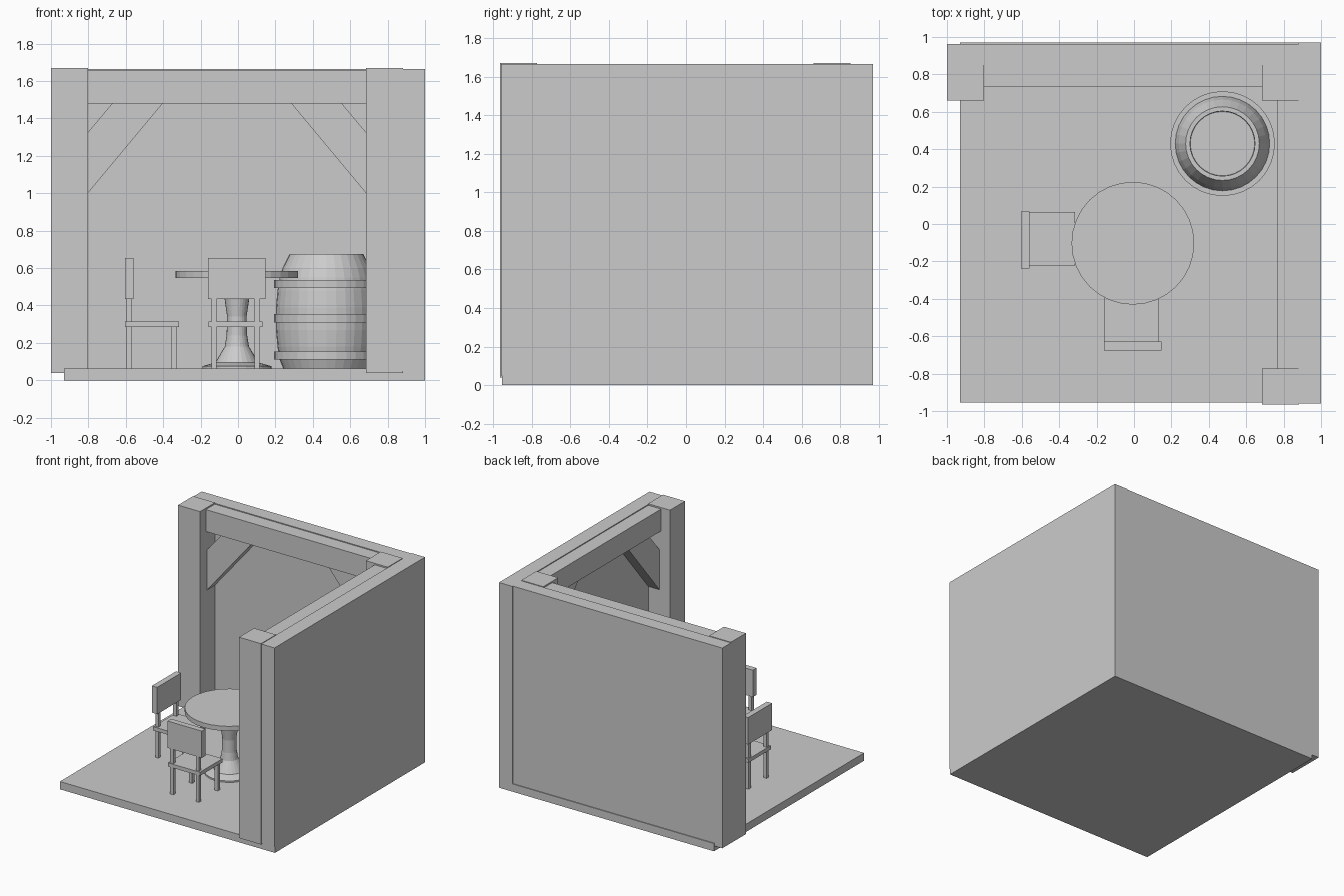
import bpy, bmesh, math
from mathutils import Matrix, Vector

if "Cube" in bpy.data.objects:
    bpy.data.objects.remove(bpy.data.objects["Cube"])


def make(name, bm, matrix=None):
    if matrix:
        bm.transform(matrix)
    bmesh.ops.recalc_face_normals(bm, faces=bm.faces)
    me = bpy.data.meshes.new(name)
    bm.to_mesh(me)
    bm.free()
    ob = bpy.data.objects.new(name, me)
    bpy.context.collection.objects.link(ob)
    return ob


def box(name, x, y, z, matrix=None):
    """Box from (min, max) ranges on each axis."""
    bm = bmesh.new()
    bmesh.ops.create_cube(bm, size=1)
    for v in bm.verts:
        v.co = Vector([r[0] if c < 0 else r[1] for c, r in zip(v.co, (x, y, z))])
    return make(name, bm, matrix)


def lathe(name, profile, centre, sides=32):
    """Turn a closed (radius, height) profile around the vertical axis."""
    bm = bmesh.new()
    verts = [bm.verts.new((r, 0, z)) for r, z in profile]
    edges = [bm.edges.new(p) for p in zip(verts, verts[1:])]
    bmesh.ops.spin(bm, geom=verts + edges, cent=(0, 0, 0), axis=(0, 0, 1),
                   angle=math.tau, steps=sides, use_duplicate=False)
    bmesh.ops.remove_doubles(bm, verts=bm.verts, dist=1e-4)
    return make(name, bm, Matrix.Translation((*centre, 0)))


def brace(name, origin, along, out):
    """Diagonal strut under a beam, growing from a post in direction 'along'."""
    o, a, d = Vector((*origin, 0)), Vector((*along, 0)), Vector((*out, 0))
    bm = bmesh.new()
    outline = [(0, 1.0), (0.40, 1.48), (0.13, 1.48), (0, 1.325)]
    face = bm.faces.new([bm.verts.new(o + a * u + Vector((0, 0, z))) for u, z in outline])
    ext = bmesh.ops.extrude_face_region(bm, geom=[face])["geom"]
    bmesh.ops.translate(bm, vec=d, verts=[v for v in ext if isinstance(v, bmesh.types.BMVert)])
    return make(name, bm)


# Floor and the two walls
box("floor", (-0.93, 1.0), (-0.955, 0.97), (0, 0.063))
box("back_wall", (-1.0, 0.88), (0.85, 0.963), (0.04, 1.665))
box("right_wall", (0.88, 1.0), (-0.96, 0.97), (0.05, 1.665))

# Timber posts
for name, x, y in [("left_post", -1.0, 0.66), ("corner_post", 0.685, 0.66), ("front_post", 0.685, -0.965)]:
    box(name, (x, x + 0.197), (y, y + 0.192), (0.04, 1.67))

# Top beams
box("back_beam", (-0.81, 0.69), (0.735, 0.855), (1.48, 1.658))
box("right_beam", (0.765, 0.885), (-0.78, 0.67), (1.48, 1.658))

# Corner braces
brace("back_brace_left", (-0.803, 0.75), (1, 0), (0, 0.102))
brace("back_brace_right", (0.685, 0.75), (-1, 0), (0, 0.102))
brace("right_brace_front", (0.78, -0.773), (0, 1), (0.102, 0))
brace("right_brace_rear", (0.78, 0.66), (0, -1), (0.102, 0))

# Round table
TABLE = (-0.006, -0.103)
lathe("table_top", [(0, 0.547), (0.328, 0.547), (0.328, 0.585), (0, 0.585)], TABLE)
lathe("table_pedestal", [(0, 0.06), (0.185, 0.06), (0.185, 0.075), (0.115, 0.095), (0.095, 0.13),
                         (0.065, 0.18), (0.055, 0.24), (0.052, 0.34), (0.065, 0.43),
                         (0.08, 0.5), (0.1, 0.548), (0, 0.548)], TABLE, 24)

# Chairs
for tag, loc, turn in [("side", (-0.605, -0.079, 0), 0), ("front", (-0.013, -0.675, 0), 90)]:
    m = Matrix.Translation(loc) @ Matrix.Rotation(math.radians(turn), 4, 'Z')
    box(tag + "_chair_seat", (0, 0.29), (-0.144, 0.144), (0.285, 0.315), m)
    box(tag + "_chair_back", (0, 0.047), (-0.16, 0.147), (0.435, 0.653), m)
    for side, y in [("left", 0.115), ("right", -0.115)]:
        ys = (y - 0.014, y + 0.014)
        box(f"{tag}_chair_back_leg_{side}", (0.008, 0.036), ys, (0.06, 0.44), m)
        box(f"{tag}_chair_front_leg_{side}", (0.25, 0.278), ys, (0.06, 0.29), m)

# Barrel with three hoops
BARREL = (0.473, 0.43)
lathe("barrel", [(0, 0.06), (0.23, 0.06), (0.25, 0.11), (0.262, 0.18), (0.27, 0.27), (0.27, 0.39),
                 (0.262, 0.48), (0.25, 0.55), (0.235, 0.6), (0.197, 0.675), (0.174, 0.675),
                 (0.172, 0.65), (0, 0.65)], BARREL)
for name, z in [("lower_hoop", 0.112), ("middle_hoop", 0.31), ("upper_hoop", 0.492)]:
    lathe(name, [(0.24, z), (0.28, z), (0.28, z + 0.043), (0.24, z + 0.043), (0.24, z)], BARREL)
